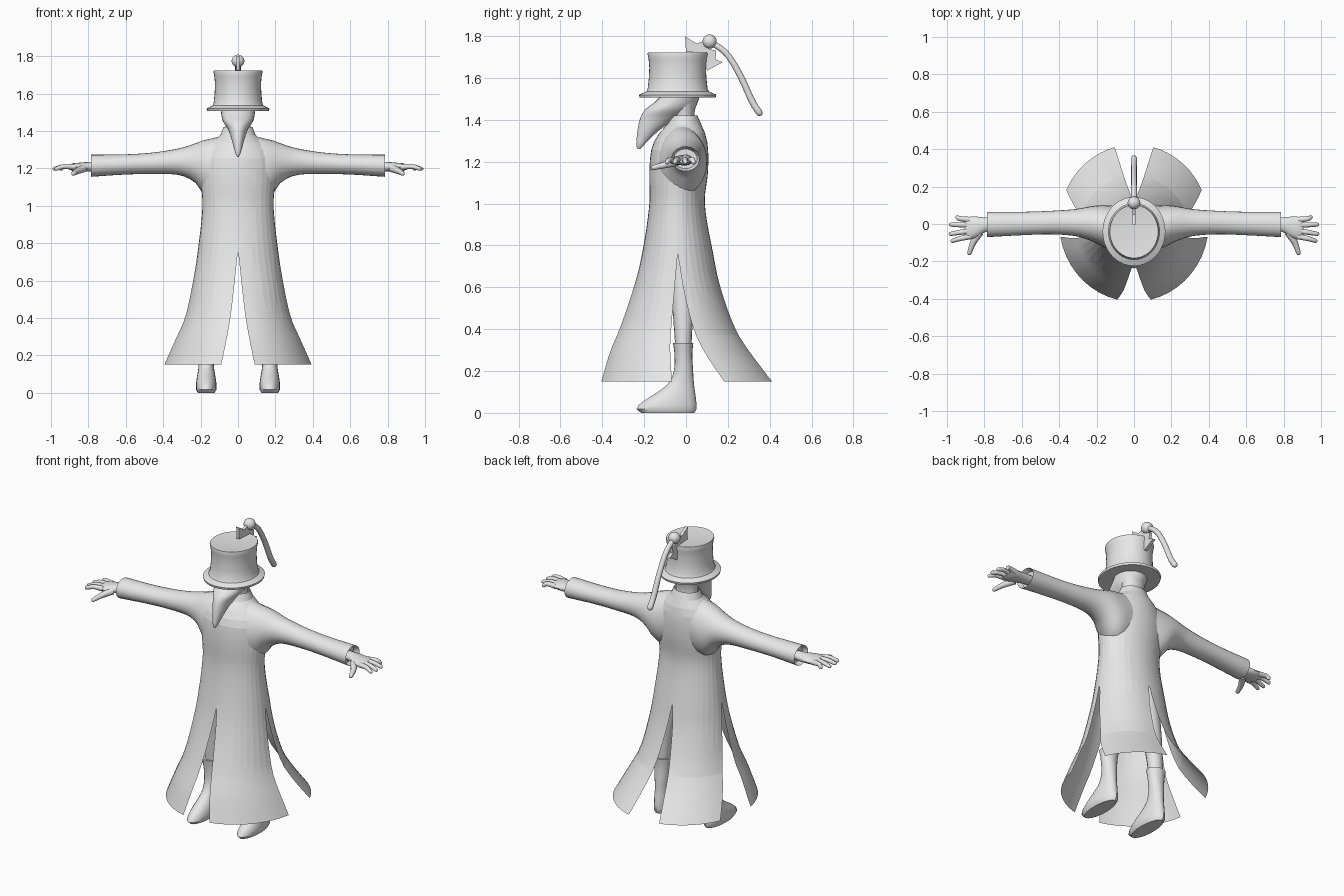
import bpy, bmesh, math
from math import sin, cos, pi, radians
from mathutils import Vector

old = bpy.data.objects.get("Cube")
if old:
    bpy.data.objects.remove(old, do_unlink=True)

GREY = (0.8, 0.8, 0.8, 1)
mat = bpy.data.materials.new("light_grey")
mat.use_nodes = True
mat.diffuse_color = GREY
mat.node_tree.nodes["Principled BSDF"].inputs["Base Color"].default_value = GREY


def interp(keys, t):
    """Smooth interpolation of key rows; the first column is the parameter."""
    last = len(keys) - 1
    i = max(k for k in range(last) if keys[k][0] <= t or k == 0)

    def slope(k, c):
        a, b = keys[max(k - 1, 0)], keys[min(k + 1, last)]
        return (b[c] - a[c]) / (b[0] - a[0])
    a, b = keys[i], keys[i + 1]
    h = b[0] - a[0]
    u = (t - a[0]) / h
    return [(2*u**3 - 3*u*u + 1) * a[c] + (u**3 - 2*u*u + u) * h * slope(i, c)
            + (3*u*u - 2*u**3) * b[c] + (u**3 - u*u) * h * slope(i + 1, c)
            for c in range(1, len(a))]


def sample(keys, n):
    lo, hi = keys[0][0], keys[-1][0]
    ts = [lo + (hi - lo) * i / n for i in range(n)] + [hi]
    return [(t, *interp(keys, t)) for t in ts]


def finish(name, bm, angle):
    bmesh.ops.recalc_face_normals(bm, faces=bm.faces)
    me = bpy.data.meshes.new(name)
    bm.to_mesh(me)
    bm.free()
    me.materials.append(mat)
    ob = bpy.data.objects.new(name, me)
    bpy.context.collection.objects.link(ob)
    if angle:
        bpy.ops.object.select_all(action='DESELECT')
        ob.select_set(True)
        bpy.context.view_layer.objects.active = ob
        bpy.ops.object.shade_smooth_by_angle(angle=radians(angle))
    return ob


def loft(name, rings, angle=40, recess=0):
    """Skin closed rings of points and cap both ends."""
    bm = bmesh.new()
    vs = [[bm.verts.new(p) for p in r] for r in rings]
    n = len(vs[0])
    for a, b in zip(vs, vs[1:]):
        for i in range(n):
            j = (i + 1) % n
            bm.faces.new((a[i], a[j], b[j], b[i]))
    bm.faces.new(vs[0])
    end = bm.faces.new(vs[-1])
    if recess:
        bmesh.ops.recalc_face_normals(bm, faces=bm.faces)
        bmesh.ops.inset_individual(bm, faces=[end], thickness=0.012)
        bmesh.ops.translate(bm, verts=end.verts, vec=-end.normal * recess)
    return finish(name, bm, angle)


def z_loft(name, rows, cx=0, n=28, angle=40):
    """Rows of height, half width, front y, back y, optional x shift."""
    return loft(name, [[(cx + (r[4] if len(r) > 4 else 0) + r[1] * sin(2*pi*i/n),
                         (r[2] + r[3]) / 2 - (r[3] - r[2]) / 2 * cos(2*pi*i/n), r[0])
                        for i in range(n)] for r in rows], angle)


def x_loft(name, rows, s, n=24, recess=0):
    """Rows of x, low z, high z, front y, back y."""
    return loft(name, [[(s * x, (f + b) / 2 + (b - f) / 2 * cos(2*pi*i/n),
                         (lo + hi) / 2 + (hi - lo) / 2 * sin(2*pi*i/n))
                        for i in range(n)] for x, lo, hi, f, b in rows], 40, recess)


def tube(name, pts, r0, r1, n=10, steps=8):
    """Round-ended tapering tube along a smooth path."""
    k = len(pts) - 1
    path = sample([(i / k, *p) for i, p in enumerate(pts)], steps)
    rings = []
    for i, (t, *p) in enumerate(path):
        a, b = path[max(i - 1, 0)], path[min(i + 1, steps)]
        d = (Vector(b[1:]) - Vector(a[1:])).normalized()
        side = d.cross(Vector((0, 0, 1))).normalized()
        up = side.cross(d)
        r = r0 + (r1 - r0) * t
        caps = [(0, r)] if i < steps else [(r * sin(q), r * cos(q)) for q in (0, 0.6, 1.1, 1.5)]
        for off, rr in caps:
            rings.append([Vector(p) + d * off + rr * (side * cos(2*pi*j/n) + up * sin(2*pi*j/n))
                          for j in range(n)])
    return loft(name, rings, 60)


# Long coat: four quarter panels, joined above the waist, slit below
SLIT_TOP, HEM = 0.76, 0.15
coat_keys = [(0.15, 0.40, -0.415, 0.425), (0.3, 0.33, -0.365, 0.305), (0.4, 0.285, -0.32, 0.24),
             (0.6, 0.24, -0.25, 0.165), (0.76, 0.215, -0.21, 0.13), (1.0, 0.19, -0.175, 0.09),
             (1.15, 0.20, -0.175, 0.105), (1.27, 0.19, -0.163, 0.105), (1.34, 0.14, -0.125, 0.09),
             (1.385, 0.088, -0.085, 0.07), (1.42, 0.078, -0.07, 0.055)]
rows = [HEM + (SLIT_TOP - HEM) * i / 11 for i in range(12)]
rows += [SLIT_TOP + (1.42 - SLIT_TOP) * i / 16 for i in range(1, 17)]
FRONT, SIDE_F, SIDE_B, BACK = (radians(a) for a in (13, 10, 25, 15))
bm = bmesh.new()
for s in (1, -1):
    for start, gap_a, gap_b in ((0, FRONT, SIDE_F), (pi / 2, SIDE_B, BACK)):
        grid = []
        for z in rows:
            hx, f, b = interp(coat_keys, z)
            w = max(0, (SLIT_TOP - z) / (SLIT_TOP - HEM)) ** 0.85
            a0, a1 = start + gap_a * w, start + pi / 2 - gap_b * w
            line = []
            for i in range(10):
                a = a0 + (a1 - a0) * i / 9
                line.append(bm.verts.new((s * hx * sin(a), (f + b) / 2 - (b - f) / 2 * cos(a), z)))
            grid.append(line)
        for r, q in zip(grid, grid[1:]):
            for i in range(9):
                bm.faces.new((r[i], r[i + 1], q[i + 1], q[i]))
bmesh.ops.remove_doubles(bm, verts=bm.verts, dist=0.0005)
finish("coat", bm, 8)

# Neck, and head with its long curved beak
z_loft("neck", sample([(1.35, 0.07, -0.06, 0.05), (1.43, 0.066, -0.06, 0.04),
                       (1.52, 0.085, -0.09, 0.065)], 6))
z_loft("beaked_head", sample([(1.262, 0.004, -0.232, -0.218), (1.275, 0.012, -0.237, -0.205),
                              (1.31, 0.022, -0.236, -0.172), (1.36, 0.036, -0.23, -0.115),
                              (1.41, 0.054, -0.218, -0.03), (1.45, 0.08, -0.195, 0.035),
                              (1.48, 0.088, -0.155, 0.055), (1.525, 0.093, -0.11, 0.068)], 18))

# Tall hat: rows of radius factor and height
HAT_Y = -0.04
hat = [(0.10, 1.51), (0.165, 1.507), (0.168, 1.52), (0.155, 1.527), (0.137, 1.535), (0.13, 1.55),
       (0.125, 1.60), (0.123, 1.65), (0.126, 1.69), (0.131, 1.715), (0.129, 1.722), (0.12, 1.72)]
z_loft("top_hat", [(z, r, HAT_Y - r * 1.1, HAT_Y + r * 1.1) for r, z in hat], n=40, angle=35)

# Hat ornament: thin leaf, ball and drooping plume
leaf = [(-0.005, 1.80), (0.05, 1.765), (0.10, 1.78), (0.11, 1.74), (0.145, 1.73), (0.14, 1.69),
        (0.175, 1.675), (0.10, 1.635), (0.085, 1.72), (0.0, 1.725)]
loft("hat_leaf", [[(x, y, z) for y, z in leaf] for x in (-0.009, 0.009)], 30)
bm = bmesh.new()
bmesh.ops.create_uvsphere(bm, u_segments=20, v_segments=12, radius=0.034)
bmesh.ops.translate(bm, verts=bm.verts, vec=(0, 0.113, 1.774))
finish("plume_ball", bm, 60)
tube("plume", [(0, 0.115, 1.775), (0, 0.195, 1.715), (0, 0.26, 1.61), (0, 0.315, 1.49),
               (0, 0.35, 1.435)], 0.015, 0.017, steps=14)

# Paired parts
sleeve = [(0.06, 1.06, 1.38, -0.125, 0.09), (0.14, 1.04, 1.36, -0.13, 0.10),
          (0.19, 1.07, 1.348, -0.11, 0.10), (0.23, 1.125, 1.333, -0.09, 0.095),
          (0.31, 1.163, 1.308, -0.065, 0.08), (0.45, 1.17, 1.285, -0.055, 0.07),
          (0.6, 1.167, 1.275, -0.06, 0.065), (0.785, 1.155, 1.273, -0.07, 0.065)]
palm = [(0.75, 1.185, 1.235, -0.035, 0.03), (0.80, 1.182, 1.234, -0.045, 0.035),
        (0.85, 1.183, 1.23, -0.075, 0.04), (0.89, 1.187, 1.226, -0.08, 0.037),
        (0.905, 1.195, 1.218, -0.07, 0.03)]
boot = [(0.0, 0.045, -0.215, 0.04), (0.012, 0.054, -0.235, 0.05), (0.035, 0.055, -0.228, 0.05),
        (0.065, 0.053, -0.19, 0.048), (0.10, 0.047, -0.135, 0.043), (0.14, 0.041, -0.085, 0.038),
        (0.20, 0.042, -0.058, 0.034), (0.28, 0.049, -0.055, 0.03), (0.335, 0.058, -0.062, 0.035)]
leg = [(0.30, 0.04, -0.05, 0.025, 0.0), (0.5, 0.052, -0.065, 0.035, -0.02),
       (0.72, 0.068, -0.085, 0.045, -0.055), (0.95, 0.08, -0.12, 0.06, -0.08)]
fingers = {"index": (-0.066, -0.09, 0.97), "middle": (-0.036, -0.053, 0.98),
           "ring": (-0.006, -0.003, 0.978), "little": (0.022, 0.036, 0.945)}
for s, side in ((1, "left"), (-1, "right")):
    x_loft(side + "_sleeve", sample(sleeve, 22), s, recess=0.03)
    x_loft(side + "_palm", sample(palm, 8), s, n=16)
    for label, (y0, y1, tip) in fingers.items():
        tube(f"{side}_{label}_finger", [(s * 0.875, y0, 1.207), (s * 0.93, (y0 + y1) / 2, 1.21),
                                        (s * tip, y1, 1.198)], 0.016, 0.011)
    tube(side + "_thumb", [(s * 0.825, -0.045, 1.2), (s * 0.86, -0.1, 1.185),
                           (s * 0.88, -0.155, 1.172)], 0.021, 0.012)
    z_loft(side + "_boot", sample(boot, 18), cx=s * 0.17, n=20)
    z_loft(side + "_leg", [(*r[:4], s * r[4]) for r in sample(leg, 8)], cx=s * 0.17, n=16)
